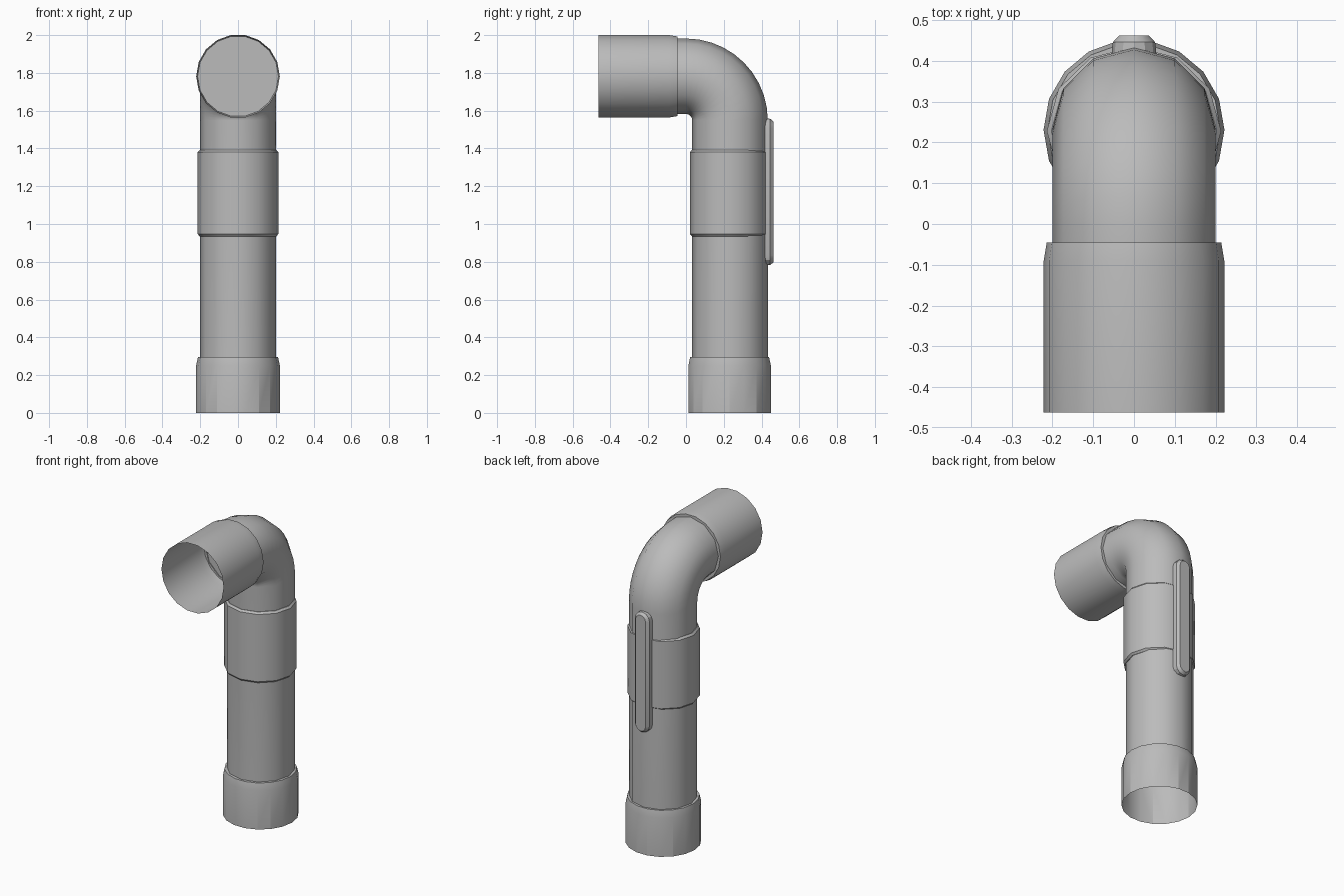
import bpy, bmesh, math
from mathutils import Vector

cube = bpy.data.objects.get("Cube")
if cube:
    bpy.data.objects.remove(cube, do_unlink=True)

grey = bpy.data.materials.new("plain grey")
grey.use_nodes = True
colour = (0.5, 0.5, 0.5, 1)
grey.diffuse_color = colour
grey.node_tree.nodes["Principled BSDF"].inputs["Base Color"].default_value = colour

AXIS_Y = 0.233   # upright tube axis
HEAD_Z = 1.782   # lamp head axis


def loft(name, rings, cap_start=False, cap_end=False, angle=35):
    """Skin a list of closed rings with quads."""
    bm = bmesh.new()
    loops = [[bm.verts.new(p) for p in ring] for ring in rings]
    n = len(loops[0])
    for a, b in zip(loops, loops[1:]):
        for i in range(n):
            j = (i + 1) % n
            bm.faces.new((a[i], a[j], b[j], b[i]))
    if cap_start:
        bm.faces.new(loops[0][::-1])
    if cap_end:
        bm.faces.new(loops[-1])
    mesh = bpy.data.meshes.new(name)
    bm.to_mesh(mesh)
    bm.free()
    mesh.materials.append(grey)
    obj = bpy.data.objects.new(name, mesh)
    bpy.context.collection.objects.link(obj)
    bpy.ops.object.select_all(action='DESELECT')
    bpy.context.view_layer.objects.active = obj
    obj.select_set(True)
    bpy.ops.object.shade_smooth_by_angle(angle=math.radians(angle))
    return obj


def ring(centre, radius, sides, up, squash=1.0):
    """Circle with x as one axis and 'up' as the other."""
    c, up = Vector(centre), Vector(up)
    out = []
    for i in range(sides):
        t = math.tau * i / sides
        out.append(c + Vector((radius * math.cos(t), 0, 0)) + up * radius * squash * math.sin(t))
    return out


BACK, UP = (0, 1, 0), (0, 0, 1)

# Base cap, open underneath
loft("base_cap", [ring((0, 0.231, z), r, 18, BACK)
                  for z, r in ((0, 0.222), (0.25, 0.222), (0.295, 0.212))], cap_end=True, angle=20)

# Upright tube bending forward into the head
bend_z, bend_r, steps = 1.549, 0.233, 10
path = [ring((0, AXIS_Y, 0.28), 0.2, 12, BACK)]
for k in range(steps + 1):
    t = math.pi / 2 * k / steps
    out = Vector((0, math.cos(t), math.sin(t)))
    path.append(ring(Vector((0, 0, bend_z)) + out * bend_r, 0.2, 12, out))
path.append(ring((0, -0.05, HEAD_Z), 0.2, 12, UP))
loft("body_tube", path)

# Lamp head, open at the front with a flat floor behind
loft("lamp_head", [ring((0, y, HEAD_Z), r, 18, UP)
                   for y, r in ((-0.463, 0.2215), (-0.09, 0.2215), (-0.045, 0.214))][::-1],
     cap_start=True, angle=25)

# Sleeve around the middle of the tube
loft("middle_sleeve", [ring((0, 0.228, z), r, 12, BACK, 0.97)
                       for z, r in ((0.935, 0.203), (0.947, 0.214), (1.38, 0.214), (1.392, 0.203))],
     cap_start=True, cap_end=True)


# Long clip on the back with rounded ends
def capsule(y, half_width, half_height, arc=6):
    points = []
    for side in (1, -1):
        for k in range(arc + 1):
            t = math.pi * k / arc
            points.append((side * half_width * math.cos(t), y,
                           1.17 + side * (half_height - half_width + half_width * math.sin(t))))
    return points


loft("back_clip", [capsule(y, w, h) for y, w, h in
                   ((0.405, 0.056, 0.39), (0.446, 0.052, 0.387), (0.463, 0.036, 0.373))][::-1],
     cap_start=True, cap_end=True, angle=25)
